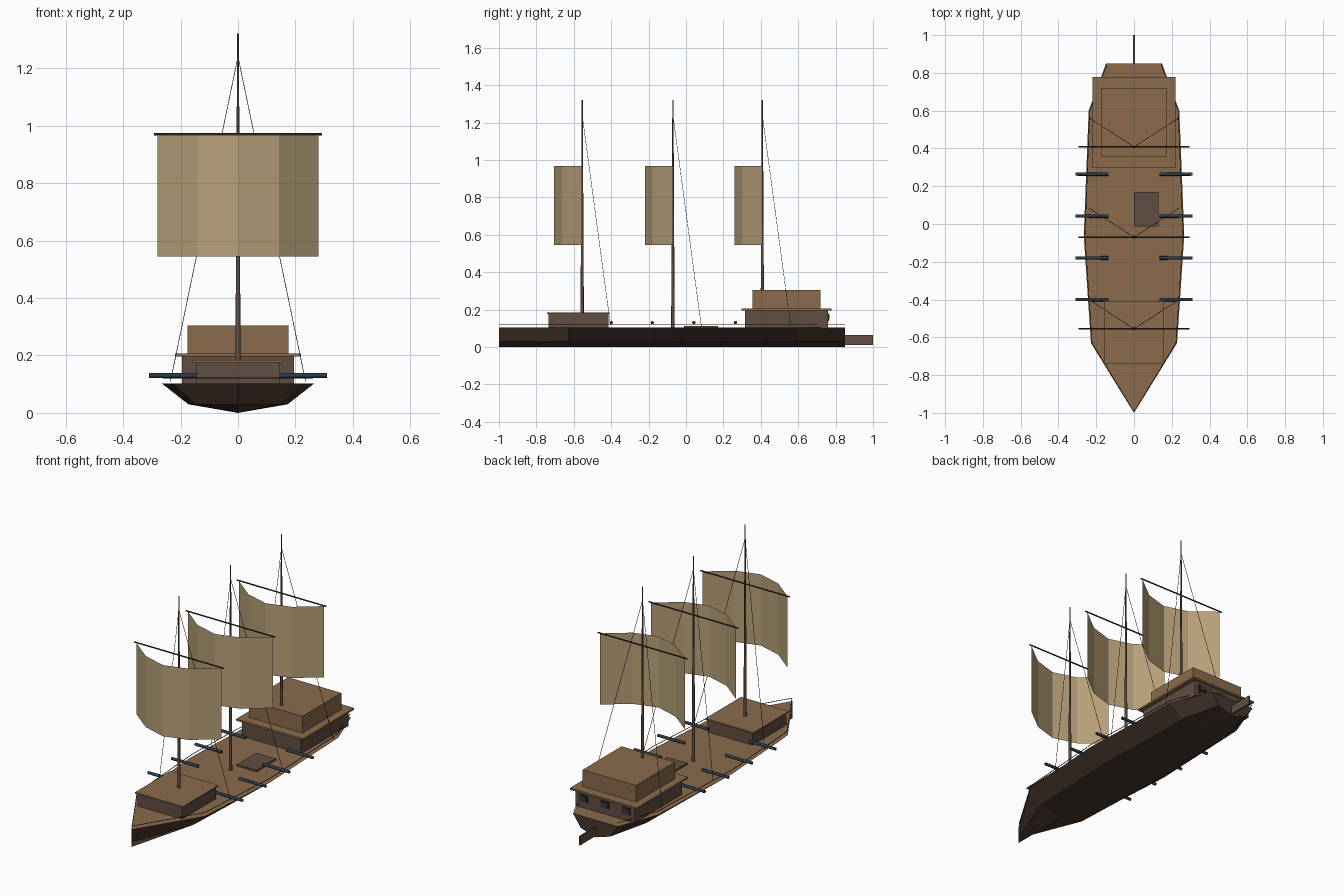
import bpy, bmesh, math
from mathutils import Vector

if "Cube" in bpy.data.objects:
    bpy.data.objects.remove(bpy.data.objects["Cube"])


def material(name, hex_code):
    def lin(v):
        return v / 12.92 if v <= 0.04045 else ((v + 0.055) / 1.055) ** 2.4
    m = bpy.data.materials.new(name)
    rgb = [lin(int(hex_code[i:i + 2], 16) / 255) for i in (0, 2, 4)]
    m.diffuse_color = (*rgb, 1)
    m.use_nodes = True
    m.node_tree.nodes["Principled BSDF"].inputs["Base Color"].default_value = m.diffuse_color
    return m


HULL = material("dark hull wood", "46372D")
DECK = material("tan deck wood", "8B6B4B")
WALL = material("brown wood", "614E43")
SAIL = material("canvas", "B8A17A")
IRON = material("blue iron", "2C3B46")
ROPE = material("black rope", "2A2522")
SPAR = material("dark spar wood", "3C2D25")


def finish(name, bm, *mats):
    bmesh.ops.recalc_face_normals(bm, faces=bm.faces)
    me = bpy.data.meshes.new(name)
    bm.to_mesh(me)
    bm.free()
    for m in mats:
        me.materials.append(m)
    ob = bpy.data.objects.new(name, me)
    bpy.context.collection.objects.link(ob)
    return ob


def box(name, x, y, z, mat):
    """Box given by its (low, high) range on each axis."""
    bm = bmesh.new()
    bmesh.ops.create_cube(bm, size=1)
    for v in bm.verts:
        v.co = [(r[0] + r[1]) / 2 + c * (r[1] - r[0]) for r, c in zip((x, y, z), v.co)]
    return finish(name, bm, mat)


def rod(name, a, b, r1, r2, mat, sides=8):
    """Tapered rod from point a to point b."""
    a, b = Vector(a), Vector(b)
    bm = bmesh.new()
    bmesh.ops.create_cone(bm, cap_ends=True, segments=sides,
                          radius1=r1, radius2=r2, depth=(b - a).length)
    rot = (b - a).to_track_quat('Z', 'Y')
    for v in bm.verts:
        v.co = rot @ v.co + (a + b) / 2
    ob = finish(name, bm, mat)
    if sides > 6:
        for p in ob.data.polygons:
            p.use_smooth = len(p.vertices) == 4
    return ob


# Hull: chined sections lofted from the stem to the transom
TOP = 0.103
stations = [(-0.63, 0.228), (-0.06, 0.266), (0.60, 0.24), (0.85, 0.148)]
bm = bmesh.new()
stem = [bm.verts.new((0, -1, z)) for z in (TOP, 0.03, 0)]
prev = [stem[0], stem[1], stem[2], stem[1], stem[0]]
for y, w in stations:
    c = w * 0.65
    ring = [bm.verts.new((px, y, pz)) for px, pz in
            ((-w, TOP), (-c, 0.03), (0, 0), (c, 0.03), (w, TOP))]
    for i in range(5):
        j = (i + 1) % 5
        quad = dict.fromkeys((prev[i], prev[j], ring[j], ring[i]))
        bm.faces.new(list(quad))
    prev = ring
bm.faces.new(prev)
hull = finish("hull", bm, HULL, DECK)
for p in hull.data.polygons:
    p.material_index = 1 if p.normal.z > 0.9 else 0

# Rudder
box("rudder", (-0.004, 0.004), (0.84, 1.0), (0.01, 0.063), WALL)

# Rails above the deck edge
for s in (-1, 1):
    path = [(0, -0.995)] + [(s * (w - 0.006), y) for y, w in stations]
    for (x1, y1), (x2, y2) in zip(path, path[1:]):
        rod("rail", (x1, y1, 0.122), (x2, y2, 0.122), 0.002, 0.002, SPAR, 6)

# Forward deckhouse
box("fore_house", (-0.147, 0.147), (-0.735, -0.415), (0.1, 0.176), WALL)
box("fore_house_roof", (-0.158, 0.158), (-0.742, -0.408), (0.176, 0.184), DECK)

# Stern castle
box("stern_house", (-0.195, 0.195), (0.315, 0.76), (0.1, 0.196), WALL)
box("stern_house_roof", (-0.22, 0.22), (0.297, 0.777), (0.196, 0.206), DECK)
box("upper_cabin", (-0.175, 0.175), (0.355, 0.72), (0.206, 0.305), DECK)
for x in (-0.14, 0, 0.14):
    box("stern_window_frame", (x - 0.028, x + 0.028), (0.758, 0.764), (0.14, 0.18), SPAR)
    box("stern_window", (x - 0.021, x + 0.021), (0.762, 0.767), (0.146, 0.174), IRON)

# Deck hatch
box("hatch", (0, 0.13), (-0.012, 0.17), (0.1, 0.113), WALL)

# Cannons
for y in (-0.40, -0.18, 0.042, 0.264):
    for s in (-1, 1):
        rod("cannon", (s * 0.135, y, 0.13), (s * 0.31, y, 0.13), 0.0095, 0.0085, IRON)

# Masts, yards, billowing sails and stays
for y, foot in ((-0.555, 0.1), (-0.07, 0.1), (0.408, 0.1)):
    rod("mast", (0, y, foot), (0, y, 1.32), 0.0095, 0.003, WALL)
    rod("yard", (-0.293, y, 0.97), (0.293, y, 0.97), 0.004, 0.004, SPAR)
    bm = bmesh.new()
    rows = [[bm.verts.new((x, y - d, z)) for x, d in
             ((-0.28, 0), (-0.142, 0.108), (0, 0.15), (0.142, 0.108), (0.28, 0))]
            for z in (0.545, 0.968)]
    for i in range(4):
        bm.faces.new((rows[0][i], rows[0][i + 1], rows[1][i + 1], rows[1][i]))
    finish("sail", bm, SAIL)
    for s in (-1, 1):
        rod("stay", (0, y, 1.24), (s * 0.235, y + 0.152, 0.11), 0.0013, 0.0013, ROPE, 4)
